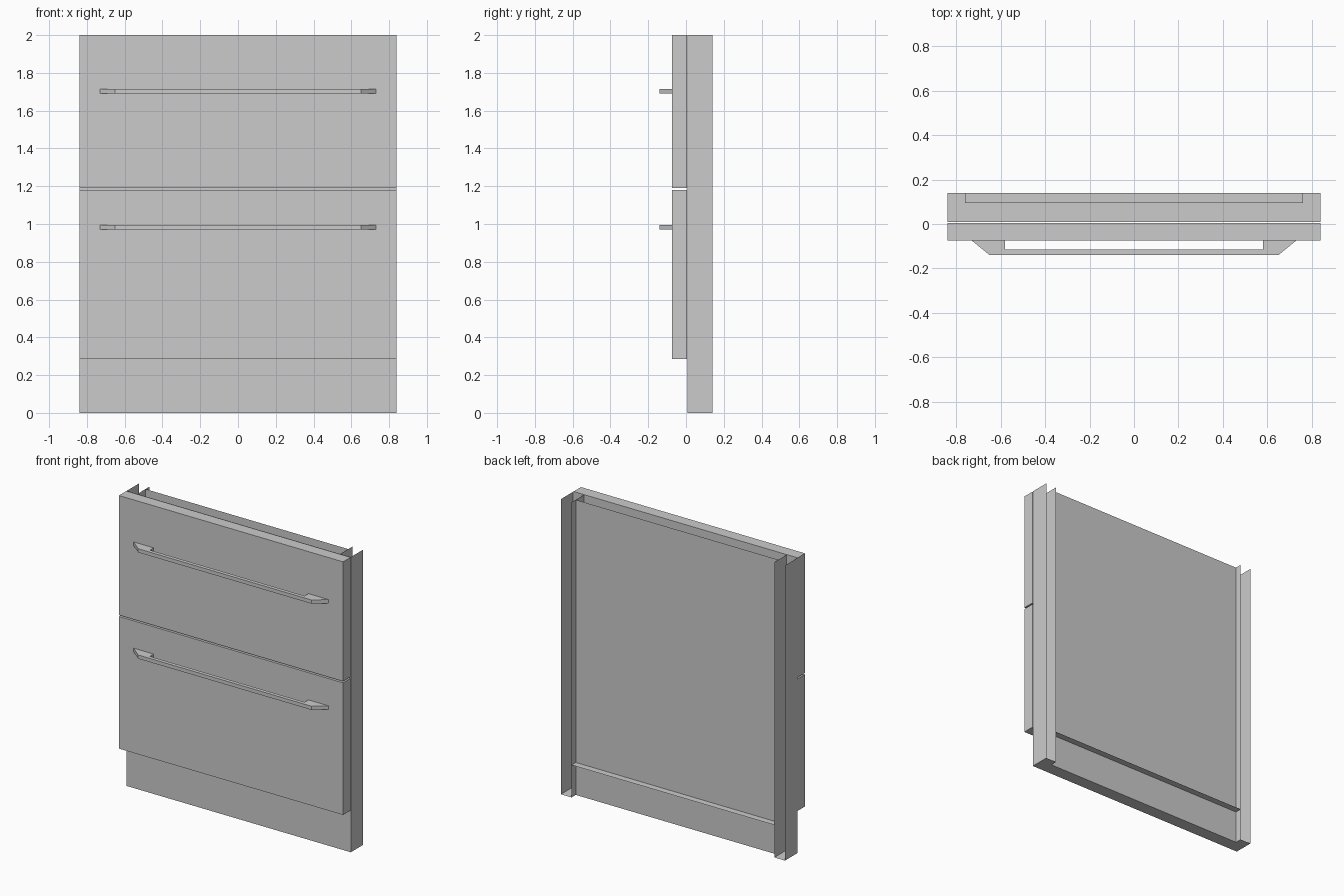
import bpy, bmesh
from mathutils import Vector

if "Cube" in bpy.data.objects:
    bpy.data.objects.remove(bpy.data.objects["Cube"])


def finish(name, bm, closed=True):
    if closed:
        bmesh.ops.recalc_face_normals(bm, faces=bm.faces)
    me = bpy.data.meshes.new(name)
    bm.to_mesh(me)
    bm.free()
    ob = bpy.data.objects.new(name, me)
    bpy.context.collection.objects.link(ob)
    return ob


def box(name, x0, x1, y0, y1, z0, z1):
    bm = bmesh.new()
    bmesh.ops.create_cube(bm, size=1)
    for v in bm.verts:
        v.co = Vector(((x0 + x1) / 2 + v.co.x * (x1 - x0),
                       (y0 + y1) / 2 + v.co.y * (y1 - y0),
                       (z0 + z1) / 2 + v.co.z * (z1 - z0)))
    return finish(name, bm)


def sheet(name, path, sweep, cap=False):
    """Sweep an open path into a thin sheet; cap closes the starting end."""
    bm = bmesh.new()
    a = [bm.verts.new(p) for p in path]
    b = [bm.verts.new(Vector(p) + Vector(sweep)) for p in path]
    for i in range(len(path) - 1):
        bm.faces.new((a[i], a[i + 1], b[i + 1], b[i]))
    if cap:
        bm.faces.new(a[::-1])
    return finish(name, bm)


W, IN = 0.84, 0.76          # outer half width, inner half width
F, P, B = 0.008, 0.095, 0.14  # body front, rear panel, body back

# Drawer fronts
box("upper_drawer_front", -W, W, -0.075, 0.004, 1.19, 2.0)
box("lower_drawer_front", -W, W, -0.075, 0.004, 0.285, 1.18)

# Bar handles with tapered ends
half = [(0.58, -0.075), (0.73, -0.075), (0.65, -0.14)]
inner = (0.58, -0.115)
outline = [inner] + half + [(-x, y) for x, y in reversed(half)] + [(-inner[0], inner[1])]
for name, z in (("upper_handle", 1.69), ("lower_handle", 0.97)):
    bm = bmesh.new()
    face = bm.faces.new([bm.verts.new((x, y, z)) for x, y in outline])
    ext = bmesh.ops.extrude_face_region(bm, geom=[face])
    top = [v for v in ext["geom"] if isinstance(v, bmesh.types.BMVert)]
    bmesh.ops.translate(bm, verts=top, vec=(0, 0, 0.025))
    finish(name, bm)

# Side channels, open at the back and top
for side, s in (("left", -1), ("right", 1)):
    sheet(side + "_side_channel",
          [(s * W, B, 0), (s * W, F, 0), (s * IN, F, 0), (s * IN, B, 0)],
          (0, 0, 2), cap=True)

# Centre tray: front wall, floor and rear panel
sheet("centre_body", [(-IN, F, 2), (-IN, F, 0), (-IN, P, 0), (-IN, P, 2)], (2 * IN, 0, 0))

# Ledge behind the rear panel
sheet("rear_ledge", [(-IN, P, 0.22), (-IN, B, 0.22)], (2 * IN, 0, 0))
